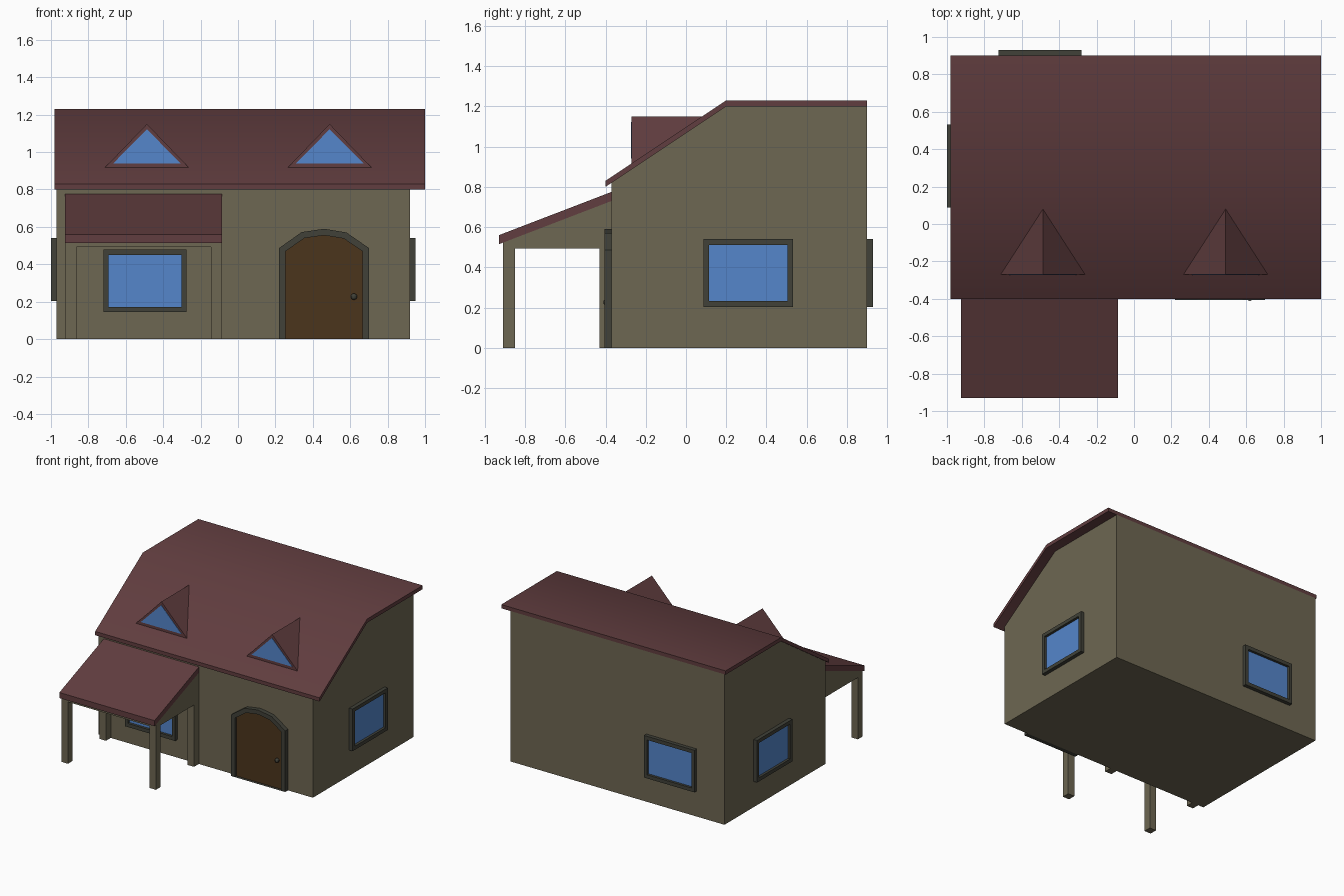
import bpy, bmesh
from math import radians
from mathutils import Matrix

if "Cube" in bpy.data.objects:
    bpy.data.objects.remove(bpy.data.objects["Cube"])


def material(name, r, g, b):
    m = bpy.data.materials.new(name)
    m.diffuse_color = (r, g, b, 1)
    m.use_nodes = True
    m.node_tree.nodes["Principled BSDF"].inputs["Base Color"].default_value = m.diffuse_color
    return m


WALL = material("plaster", 0.155, 0.135, 0.085)
ROOF = material("roof_red", 0.12, 0.047, 0.05)
TRIM = material("dark_trim", 0.052, 0.053, 0.04)
GLASS = material("glass_blue", 0.09, 0.24, 0.60)
WOOD = material("door_wood", 0.07, 0.035, 0.012)


def finish(name, bm, mat):
    bmesh.ops.recalc_face_normals(bm, faces=bm.faces)
    me = bpy.data.meshes.new(name)
    bm.to_mesh(me)
    bm.free()
    me.materials.append(mat)
    ob = bpy.data.objects.new(name, me)
    bpy.context.collection.objects.link(ob)
    return ob


def solid(name, outer, depth, mat, loc=(0, 0, 0), turn=0, inner=None):
    """Outline in local XZ extruded toward local -Y; with 'inner' it becomes a ring."""
    bm = bmesh.new()

    def loop(pts, y):
        return [bm.verts.new((x, y, z)) for x, z in pts]

    loops = [(loop(p, -depth), loop(p, 0)) for p in (outer, inner) if p]
    n = len(outer)
    for front, back in loops:
        for i in range(n):
            j = (i + 1) % n
            bm.faces.new((front[i], back[i], back[j], front[j]))
    for side in (0, 1):
        if inner:
            a, b = loops[0][side], loops[1][side]
            for i in range(n):
                j = (i + 1) % n
                bm.faces.new((a[i], a[j], b[j], b[i]))
        else:
            bm.faces.new(loops[0][side])
    bm.transform(Matrix.Translation(loc) @ Matrix.Rotation(radians(turn), 4, 'Z'))
    return finish(name, bm, mat)


def rect(x0, x1, z0, z1):
    return [(x0, z0), (x1, z0), (x1, z1), (x0, z1)]


# House body: side profile extruded along x
solid("house_walls", [(-0.37, 0), (0.9, 0), (0.9, 1.2), (0.2, 1.2), (-0.37, 0.82)],
      1.89, WALL, (-0.97, 0, 0), 90)

# Main roof: bent slab, softly shaded over the bend
roof = solid("main_roof", [(-0.4, 0.80), (0.2, 1.2), (0.9, 1.2),
                           (0.9, 1.23), (0.2, 1.23), (-0.4, 0.83)],
             1.98, ROOF, (-0.98, 0, 0), 90)
bpy.context.view_layer.objects.active = roof
roof.select_set(True)
bpy.ops.object.shade_smooth_by_angle(angle=radians(40))
roof.select_set(False)

# Dormers: wedge running back into the slope, triangular pane in front
for side, cx in (("left", -0.487), ("right", 0.49)):
    bm = bmesh.new()
    a, b, c, d = [bm.verts.new(p) for p in (
        (cx - 0.227, -0.27, 0.915), (cx + 0.227, -0.27, 0.915),
        (cx, -0.27, 1.15), (cx, 0.08, 1.15))]
    for f in ((a, b, c), (b, d, c), (a, c, d), (a, d, b)):
        bm.faces.new(f)
    finish(f"{side}_dormer", bm, ROOF)
    solid(f"{side}_dormer_pane", [(-0.18, 0.94), (0.18, 0.94), (0, 1.122)],
          0.006, GLASS, (cx, -0.267, 0))

# Windows: raised frame with the pane set back inside it
for name, loc, turn in (("front", (-0.497, -0.37, 0.312), 0),
                        ("right", (0.92, 0.31, 0.372), 90),
                        ("back", (-0.503, 0.9, 0.372), 180),
                        ("left", (-0.97, 0.31, 0.372), -90)):
    solid(f"{name}_window_frame", rect(-0.222, 0.222, -0.168, 0.168), 0.03, TRIM,
          loc, turn, rect(-0.195, 0.195, -0.139, 0.139))
    solid(f"{name}_window_pane", rect(-0.196, 0.196, -0.14, 0.14), 0.01, GLASS, loc, turn)

# Arched door with frame and knob
arch_out = [(-0.24, 0), (0.24, 0), (0.24, 0.487), (0.12, 0.57), (0, 0.59),
            (-0.12, 0.572), (-0.24, 0.487)]
arch_in = [(-0.205, 0), (0.205, 0), (0.205, 0.47), (0.105, 0.538), (0, 0.555),
           (-0.105, 0.54), (-0.205, 0.47)]
solid("door_frame", arch_out, 0.035, TRIM, (0.46, -0.37, 0), 0, arch_in)
solid("door", arch_in, 0.012, WOOD, (0.46, -0.37, 0))
bm = bmesh.new()
bmesh.ops.create_uvsphere(bm, u_segments=12, v_segments=8, radius=0.017,
                          matrix=Matrix.Translation((0.62, -0.394, 0.227)))
finish("door_knob", bm, TRIM)

# Porch: sloped slab, wedge beneath it, four posts
solid("porch_roof", [(-0.93, 0.515), (-0.37, 0.73), (-0.37, 0.775), (-0.93, 0.56)],
      0.84, ROOF, (-0.925, 0, 0), 90)
solid("porch_beam", [(-0.91, 0.493), (-0.37, 0.493), (-0.37, 0.73), (-0.91, 0.523)],
      0.835, WALL, (-0.922, 0, 0), 90)
for i, x in enumerate((-0.922, -0.145)):
    for row, y in (("front", -0.85), ("rear", -0.37)):
        solid(f"porch_{row}_post_{i + 1}", rect(0, 0.058, 0, 0.5), 0.06, WALL, (x, y, 0))
